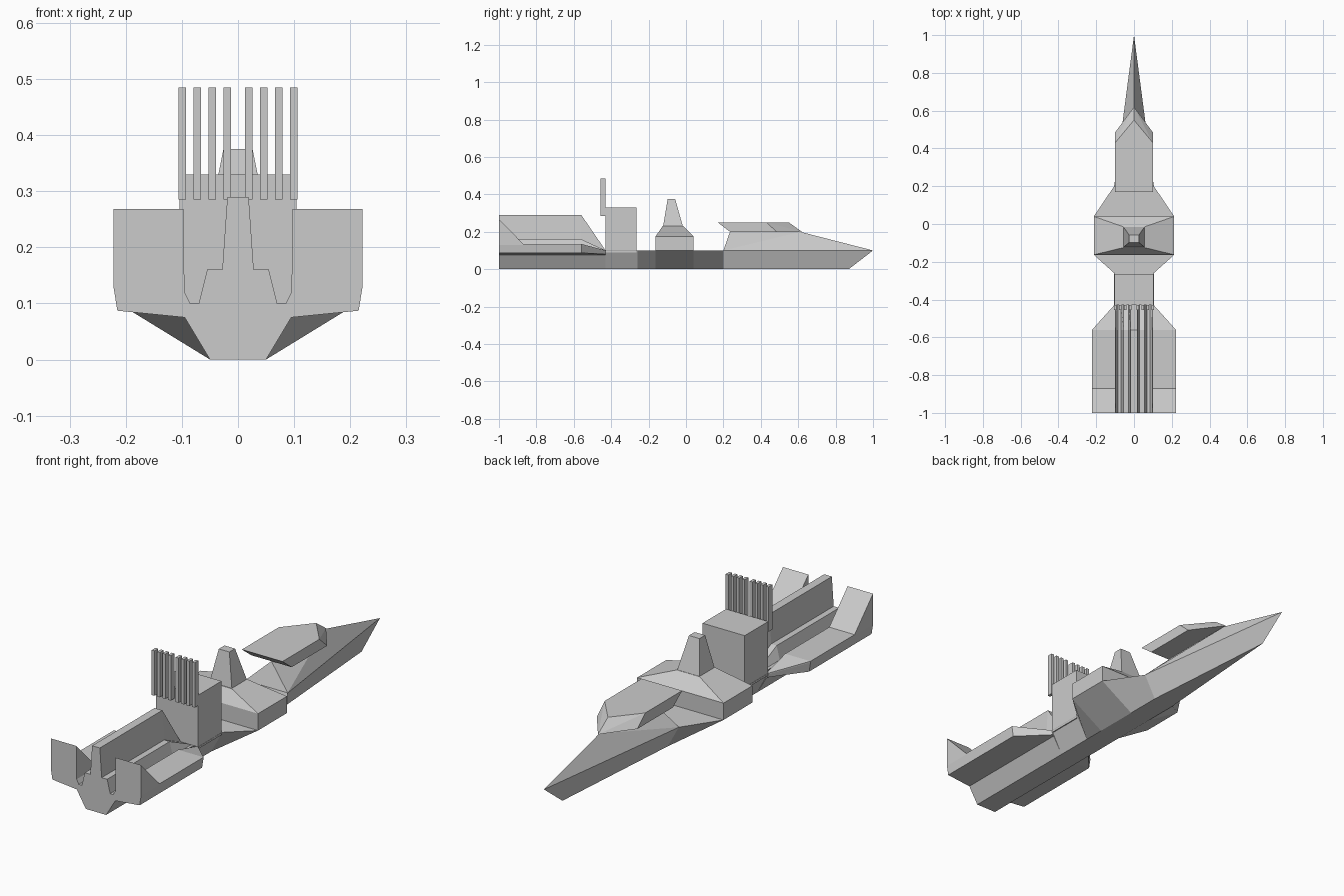
import bpy, bmesh

if "Cube" in bpy.data.objects:
    bpy.data.objects.remove(bpy.data.objects["Cube"])


def finish(name, bm):
    bmesh.ops.remove_doubles(bm, verts=bm.verts, dist=0.0005)
    bmesh.ops.dissolve_degenerate(bm, edges=bm.edges, dist=0.0001)
    bmesh.ops.recalc_face_normals(bm, faces=bm.faces)
    mesh = bpy.data.meshes.new(name)
    bm.to_mesh(mesh)
    bm.free()
    ob = bpy.data.objects.new(name, mesh)
    bpy.context.collection.objects.link(ob)
    return ob


def loft(name, sections):
    """Bridge closed rings of 3D points and cap both ends."""
    bm = bmesh.new()
    rings = [[bm.verts.new(p) for p in s] for s in sections]
    n = len(rings[0])
    for a, b in zip(rings, rings[1:]):
        for i in range(n):
            j = (i + 1) % n
            bm.faces.new((a[i], a[j], b[j], b[i]))
    bm.faces.new(rings[0])
    bm.faces.new(rings[-1])
    return finish(name, bm)


def solid(name, half):
    """Convex solid from points mirrored across x = 0."""
    bm = bmesh.new()
    for x, y, z in half:
        for s in ((1, -1) if x else (1,)):
            bm.verts.new((s * x, y, z))
    bmesh.ops.convex_hull(bm, input=bm.verts)
    bmesh.ops.dissolve_limit(bm, angle_limit=0.01, verts=bm.verts, edges=bm.edges)
    return finish(name, bm)


def mirrored(half):
    return half + [(-x, y, z) for x, y, z in reversed(half)]


def rect(x, y0, y1, z):
    return [(x, y0, z), (x, y1, z)]


# Main hull: flat keel, flared sides, pointed bow
stations = [(-0.43, 0.105), (-0.26, 0.105), (-0.163, 0.213), (0.04, 0.213), (0.2, 0.105)]
rings = [mirrored([(0.05, y, 0), (w, y, 0.1)]) for y, w in stations]
rings.append(mirrored([(0, 0.87, 0), (0, 1, 0.1)]))
loft("hull", rings)

# Stern hull with stepped central spine, sloping down at its front
profile = [(0.05, 0), (0.095, 0.075), (0.098, 0.125), (0.085, 0.1), (0.07, 0.1),
           (0.055, 0.16), (0.028, 0.16), (0.019, 0.29)]
rings = [mirrored([(x, y, z) for x, z in profile]) for y in (-1, -0.56)]
rings.append(mirrored([(x, -0.43, min(z, 0.1)) for x, z in profile]))
loft("stern_spine", rings)

# Side sponsons with raised stern fins
for side, sx in (("left", -1), ("right", 1)):
    rings = [[(sx * x, y, z) for x, z in ((0.095, 0.075), (0.215, 0.087), (0.222, 0.13),
                                         (0.222, top), (0.097, top))]
             for y, top in ((-1, 0.268), (-0.87, 0.135), (-0.56, 0.135))]
    rings.append([(sx * x, -0.43, z) for x, z in ((0.095, 0.075), (0.1, 0.08), (0.105, 0.095),
                                                 (0.105, 0.1), (0.097, 0.1))])
    loft(side + "_sponson", rings)

# Midship deckhouse, sloped roof and tower
solid("deckhouse", rect(0.213, -0.163, 0.04, 0.1) + rect(0.213, -0.163, 0.04, 0.175))
solid("deckhouse_roof", rect(0.213, -0.163, 0.04, 0.175) + rect(0.056, -0.125, -0.015, 0.23))
solid("tower", rect(0.055, -0.122, -0.017, 0.23) + rect(0.026, -0.098, -0.058, 0.375))

# Engine block with a rack of vertical slats behind it
solid("engine_block", rect(0.104, -0.43, -0.265, 0.09) + rect(0.104, -0.43, -0.265, 0.33))
for i in range(4):
    x = 0.019 + i * 0.0268
    for s in (-1, 1):
        bm = bmesh.new()
        bmesh.ops.create_cube(bm, size=1)
        bmesh.ops.scale(bm, vec=(0.0135, 0.026, 0.2), verts=bm.verts)
        bmesh.ops.translate(bm, vec=(s * x, -0.443, 0.385), verts=bm.verts)
        finish("slat", bm)

# Ridged foredeck running to the bow tip
solid("foredeck", [(0.105, 0.2, 0.1), (0, 1, 0.1), (0, 0.235, 0.2), (0, 0.61, 0.2)])

# Forward overhanging plate with undercut back and pointed front
solid("forward_plate", [(0.1, 0.17, 0.25), (0.1, 0.43, 0.25), (0, 0.55, 0.25),
                        (0.1, 0.235, 0.2), (0.1, 0.485, 0.2), (0, 0.62, 0.2)])
